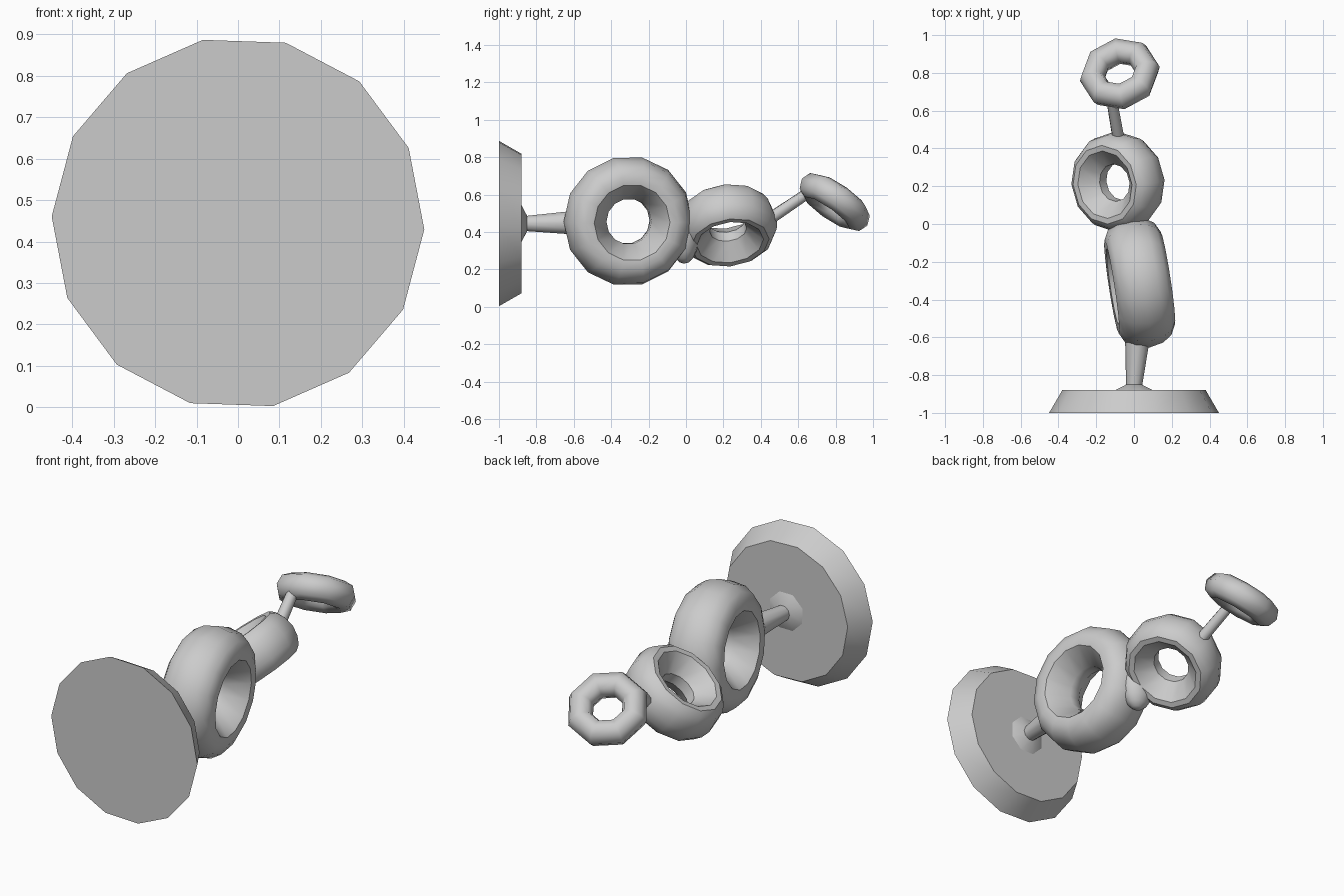
import bpy, bmesh, math
from mathutils import Vector, Matrix

cube = bpy.data.objects.get("Cube")
if cube:
    bpy.data.objects.remove(cube, do_unlink=True)

# Single stone grey
grey = bpy.data.materials.new("stone_grey")
grey.use_nodes = True
colour = (0.6, 0.6, 0.6, 1)
grey.diffuse_color = colour
grey.node_tree.nodes["Principled BSDF"].inputs["Base Color"].default_value = colour


def frame(centre, axis):
    """Matrix with local z along axis and local x close to world +y."""
    z = Vector(axis).normalized()
    x = Vector((0, 1, 0))
    if abs(z.y) > 0.95:
        x = Vector((1, 0, 0))
    x = (x - z * x.dot(z)).normalized()
    m = Matrix((x, z.cross(x), z)).transposed().to_4x4()
    m.translation = Vector(centre)
    return m


def lathe(name, profile, sides, matrix, closed, angle=40, turn=0):
    """Spin (radius, height) points round local z; cap the ends if open."""
    bm = bmesh.new()
    rings = []
    for r, h in profile:
        ring = []
        for i in range(sides):
            a = math.tau * i / sides + math.radians(turn)
            ring.append(bm.verts.new((r * math.cos(a), r * math.sin(a), h)))
        rings.append(ring)
    pairs = list(zip(rings, rings[1:]))
    if closed:
        pairs.append((rings[-1], rings[0]))
    else:
        bm.faces.new(rings[0])
        bm.faces.new(rings[-1])
    for a, b in pairs:
        for i in range(sides):
            j = (i + 1) % sides
            bm.faces.new((a[i], a[j], b[j], b[i]))
    bmesh.ops.recalc_face_normals(bm, faces=bm.faces)
    bm.transform(matrix)
    return finish(name, bm, angle)


def finish(name, bm, angle):
    mesh = bpy.data.meshes.new(name)
    bm.to_mesh(mesh)
    bm.free()
    mesh.materials.append(grey)
    ob = bpy.data.objects.new(name, mesh)
    bpy.context.collection.objects.link(ob)
    bpy.ops.object.select_all(action="DESELECT")
    ob.select_set(True)
    bpy.context.view_layer.objects.active = ob
    bpy.ops.object.shade_smooth_by_angle(angle=math.radians(angle))
    return ob


def mirrored(half):
    """Complete a ring section from its upper half, outside to throat."""
    return half + [(r, -h) for r, h in reversed(half) if h > 0]


def rod(name, start, end, r0, r1, sides):
    start, end = Vector(start), Vector(end)
    length = (end - start).length
    return lathe(name, [(r0, 0), (r1, length)], sides, frame(start, end - start), False, 50)


# Base plate with collar and tapering stem
MID = 0.445
lathe("base_plate", [(0.45, 0), (0.38, 0.12)], 14, frame((0, -1, MID), (0, 1, 0)), False, turn=2)
lathe("base_collar", [(0.108, 0), (0.045, 0.03)], 8, frame((0, -0.88, MID), (0, 1, 0)), False, 50, 22)
rod("lower_stem", (0, -0.86, MID), (0.02, -0.58, MID + 0.005), 0.042, 0.068, 10)

# Large upright ring with flared hole and sharp lips
lathe("large_ring",
      mirrored([(0.348, 0), (0.333, 0.075), (0.3, 0.125), (0.25, 0.15), (0.205, 0.145), (0.122, 0.035)]),
      14, frame((0.03, -0.31, 0.458), (0.98, 0.15, -0.06)), True)

# Middle ring, leaning over
lathe("middle_ring",
      mirrored([(0.268, 0), (0.258, 0.055), (0.238, 0.095), (0.21, 0.117), (0.18, 0.115), (0.1, 0.03)]),
      12, frame((-0.085, 0.222, 0.435), (-0.6, -0.12, 0.79)), True)

# Blend where the two rings grow together
bm = bmesh.new()
bmesh.ops.create_uvsphere(bm, u_segments=16, v_segments=10, radius=1)
bm.transform(Matrix.Translation((-0.03, -0.01, 0.385)) @ Matrix.Diagonal((0.095, 0.08, 0.155, 1)))
finish("ring_joint", bm, 40)

# Thin stem and small top ring
rod("upper_stem", (-0.08, 0.44, 0.465), (-0.115, 0.64, 0.6), 0.033, 0.03, 8)
section = [(0.148 + 0.068 * math.cos(math.tau * i / 8), 0.072 * math.sin(math.tau * i / 8))
           for i in range(8)]
lathe("small_ring", section, 8, frame((-0.075, 0.795, 0.56), (-0.2, 0.57, 0.82)), True, 60, 12)
